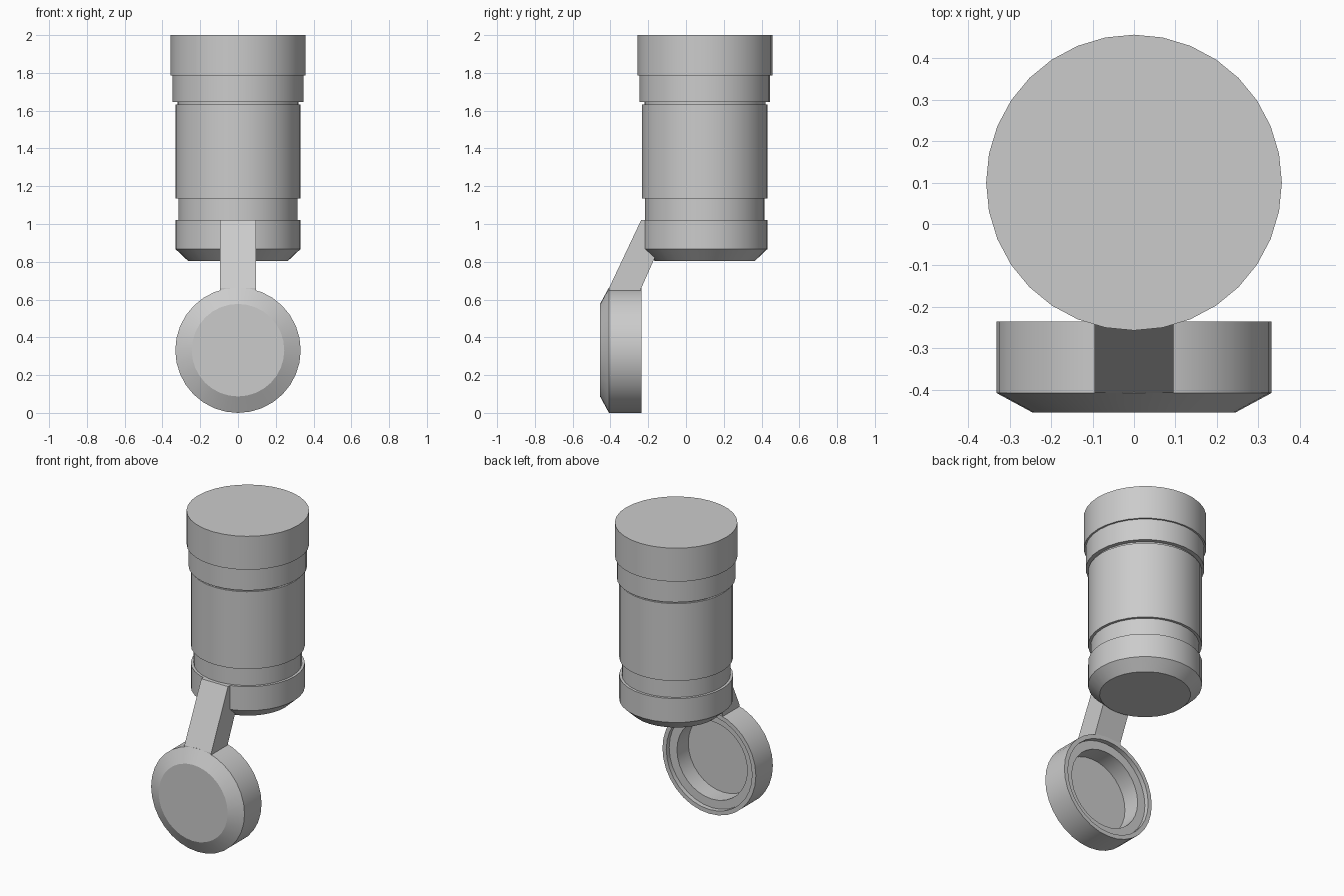
import bpy, bmesh, math
from mathutils import Matrix, Vector

cube = bpy.data.objects.get("Cube")
if cube:
    bpy.data.objects.remove(cube, do_unlink=True)

SIDES = 32
grey = bpy.data.materials.new("plain grey")
grey.use_nodes = True
colour = (0.6, 0.6, 0.6, 1)
grey.diffuse_color = colour
grey.node_tree.nodes["Principled BSDF"].inputs["Base Color"].default_value = colour


def finish(name, bm, smooth=True):
    bmesh.ops.recalc_face_normals(bm, faces=bm.faces)
    mesh = bpy.data.meshes.new(name)
    bm.to_mesh(mesh)
    bm.free()
    mesh.materials.append(grey)
    obj = bpy.data.objects.new(name, mesh)
    bpy.context.collection.objects.link(obj)
    if smooth:
        bpy.ops.object.select_all(action='DESELECT')
        obj.select_set(True)
        bpy.context.view_layer.objects.active = obj
        bpy.ops.object.shade_smooth_by_angle(angle=math.radians(25))
    return obj


def lathe(name, profile, matrix):
    """Closed solid turned from (radius, height) points, flat at both ends."""
    bm = bmesh.new()
    rings = []
    for r, h in profile:
        angles = [2 * math.pi * i / SIDES for i in range(SIDES)]
        rings.append([bm.verts.new(matrix @ Vector((r * math.cos(a), r * math.sin(a), h)))
                      for a in angles])
    for low, high in zip(rings, rings[1:]):
        for i in range(SIDES):
            j = (i + 1) % SIDES
            bm.faces.new((low[i], low[j], high[j], high[i]))
    bm.faces.new(rings[0])
    bm.faces.new(rings[-1])
    return finish(name, bm)


# Stepped cylindrical body with a chamfered base
lathe("body", [
    (0.265, 0.805), (0.332, 0.868), (0.332, 1.022), (0.316, 1.022),
    (0.316, 1.135), (0.332, 1.135), (0.332, 1.632), (0.32, 1.632),
    (0.32, 1.647), (0.346, 1.647), (0.346, 1.785), (0.357, 1.785), (0.357, 2.0),
], Matrix.Translation((0, 0.1, 0)))

# Hanging cap: chamfered front, stepped hollow at the back
lathe("cap", [
    (0.245, 0.455), (0.332, 0.408), (0.332, 0.235), (0.305, 0.235),
    (0.305, 0.265), (0.25, 0.265), (0.25, 0.38),
], Matrix.Translation((0, 0, 0.332)) @ Matrix.Rotation(math.pi / 2, 4, 'X'))

# Slanted strap joining the cap to the body
bm = bmesh.new()
side = [(-0.237, 1.022), (-0.408, 0.66), (-0.408, 0.64), (-0.237, 0.64),
        (-0.237, 0.66), (-0.168, 0.815), (-0.168, 1.022)]
face = bm.faces.new([bm.verts.new((-0.095, y, z)) for y, z in side])
new = bmesh.ops.extrude_face_region(bm, geom=[face])["geom"]
bmesh.ops.translate(bm, vec=(0.19, 0, 0),
                    verts=[v for v in new if isinstance(v, bmesh.types.BMVert)])
finish("strap", bm, smooth=False)
